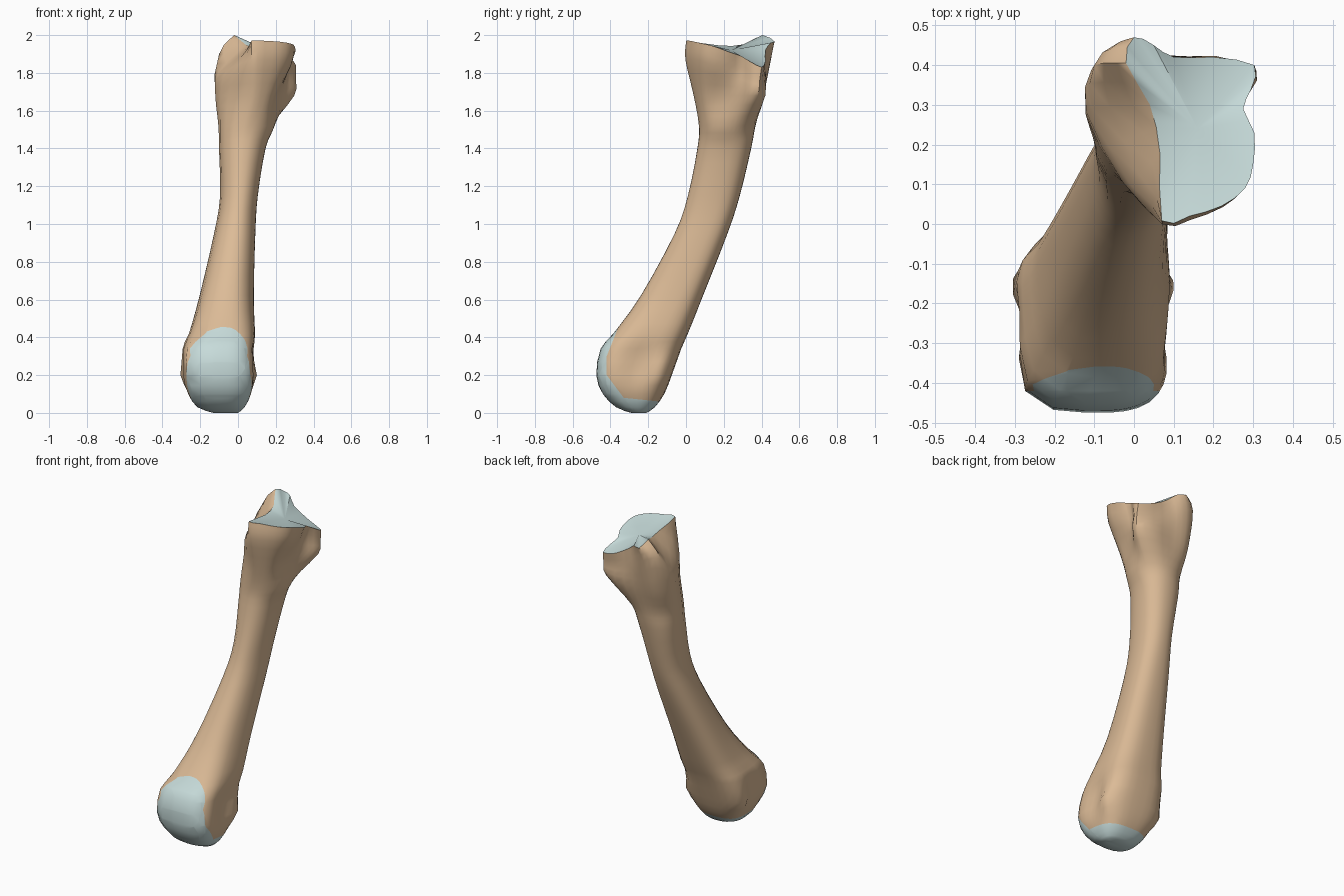
import bpy, bmesh, math
from mathutils import Vector

if "Cube" in bpy.data.objects:
    bpy.data.objects.remove(bpy.data.objects["Cube"])

# Shared ring angles (from the front, turning towards +x)
ANG = [-5, 15, 32, 48, 62, 85, 105, 120, 132, 155, 178, 200, 222, 243, 265, 310]

# Head and shaft sections: z, x0, x1, y0, y1, squareness, front narrowing
SHAFT = [
    (0.00, -0.13, 0.00, -0.29, -0.21, 2.2, 0.0),
    (0.03, -0.215, 0.035, -0.37, -0.165, 2.6, 0.0),
    (0.10, -0.265, 0.07, -0.44, -0.115, 3.0, 0.0),
    (0.20, -0.30, 0.092, -0.475, -0.075, 3.2, 0.0),
    (0.34, -0.303, 0.092, -0.452, -0.025, 3.2, 0.05),
    (0.42, -0.268, 0.098, -0.385, 0.01, 3.0, 0.1),
    (0.62, -0.22, 0.10, -0.24, 0.09, 2.6, 0.25),
    (0.95, -0.14, 0.105, -0.06, 0.22, 2.4, 0.25),
    (1.15, -0.105, 0.115, 0.01, 0.285, 2.3, 0.2),
    (1.40, -0.11, 0.155, 0.06, 0.345, 2.3, 0.15),
    (1.52, -0.115, 0.205, 0.068, 0.368, 2.2, 0.15),
]

# Base of the bone: neck, collar and joint rim outlines
NECK = [(.06, .045), (.12, .05), (.165, .075), (.19, .11), (.20, .16), (.22, .23),
        (.25, .29), (.285, .33), (.295, .38), (.20, .42), (.08, .41), (0, .41),
        (-.06, .40), (-.105, .35), (-.12, .27), (-.05, .13)]
COLLAR = [(.07, 0, 1.87), (.14, .01, 1.87), (.22, .045, 1.87), (.265, .09, 1.86),
          (.28, .15, 1.84), (.27, .23, 1.82), (.255, .29, 1.80), (.29, .34, 1.78),
          (.305, .39, 1.76), (.20, .415, 1.78), (.08, .425, 1.82), (.02, .445, 1.86),
          (-.05, .45, 1.90), (-.10, .40, 1.90), (-.105, .29, 1.80), (-.01, .10, 1.84)]
RIM = [(.07, .008, 1.97), (.14, .02, 1.97), (.22, .045, 1.965), (.28, .09, 1.955),
       (.30, .15, 1.94), (.303, .23, 1.91), (.275, .29, 1.89), (.295, .34, 1.86),
       (.303, .40, 1.83), (.20, .42, 1.86), (.10, .42, 1.92), (.05, .45, 1.96),
       (0, .47, 1.965), (-.02, .405, 2.0), (.04, .30, 1.95), (.065, .18, 1.945)]


def spline(a, b, c, d, t):
    return 0.5 * (2 * b + (c - a) * t + (2 * a - 5 * b + 4 * c - d) * t * t
                  + (3 * b - a - 3 * c + d) * t ** 3)


def closed(points):
    """Smooth a ring to twice as many points."""
    p = [Vector(q) for q in points]
    n = len(p)
    return [spline(p[i - 1], p[i], p[(i + 1) % n], p[(i + 2) % n], t)
            for i in range(n) for t in (0, 0.5)]


def section(z, x0, x1, y0, y1, n, narrow):
    """Rounded box section, optionally narrower at the front."""
    angles = []
    for i, a in enumerate(ANG):
        b = ANG[i + 1] if i < 15 else ANG[0] + 360
        angles += [a, (a + b) / 2]
    ring = []
    for a in map(math.radians, angles):
        s, c = math.sin(a), -math.cos(a)
        r = (abs(s) ** n + abs(c) ** n) ** (-1 / n)
        w = 1 - narrow * (1 - c * r) / 2
        ring.append(Vector(((x0 + x1) / 2 + (x1 - x0) / 2 * s * r * w,
                            (y0 + y1) / 2 + (y1 - y0) / 2 * c * r, z)))
    return ring


keys = [section(*s) for s in SHAFT]
keys += [closed([(x, y, 1.68) for x, y in NECK]), closed(COLLAR), closed(RIM)]

# Smooth lengthwise between the key rings
rings = []
for i in range(len(keys) - 1):
    a, b, c, d = (keys[max(i - 1, 0)], keys[i], keys[i + 1], keys[min(i + 2, len(keys) - 1)])
    for t in ((0, 0.5) if i < 5 else (0, 1 / 3, 2 / 3)):
        rings.append([spline(*q, t) for q in zip(a, b, c, d)])
rings.append(keys[-1])

# Side knobs and hollows on the head: y, z, radius, outward push
for ring in rings:
    for v in ring:
        if v.z < 0.6:
            side = 1 if v.x > -0.1 else -1
            edge = min(1, abs(v.x + 0.1) / 0.15)
            for y, z, r, push in ((-0.14, 0.2, 0.07, 0.03), (-0.25, 0.25, 0.09, -0.03)):
                d2 = (v.y - y) ** 2 + (v.z - z) ** 2
                v.x += side * edge * push * math.exp(-d2 / (r * r))

# Skin the rings and close both ends
bm = bmesh.new()
grid = [[bm.verts.new(v) for v in ring] for ring in rings]
N = len(grid[0])
for lo, hi in zip(grid, grid[1:]):
    for k in range(N):
        m = (k + 1) % N
        bm.faces.new((lo[k], lo[m], hi[m], hi[k]))
bottom = bm.verts.new((-0.065, -0.25, 0))
hollow = bm.verts.new((0.16, 0.24, 1.92))
for k in range(N):
    m = (k + 1) % N
    bm.faces.new((bottom, grid[0][m], grid[0][k]))
    bm.faces.new((hollow, grid[-1][k], grid[-1][m])).material_index = 1

# Cartilage on the head: cut clean borders, then colour what lies outside
planes = [(Vector((0, -0.36, 0.45)), Vector((0, -0.15, 0.06))),
          (Vector((0, -0.42, 0.20)), Vector((0, -1, 0))),
          (Vector((0, -0.42, 0.20)), Vector((0, -0.12, -0.09))),
          (Vector((0, -0.33, 0.08)), Vector((0, -0.02, -0.19)))]
for co, no in planes:
    faces = [f for f in bm.faces if f.calc_center_median().z < 0.6]
    geom = faces + list({e for f in faces for e in f.edges}) + list({v for f in faces for v in f.verts})
    bmesh.ops.bisect_plane(bm, geom=geom, dist=1e-4, plane_co=co, plane_no=no)
for f in bm.faces:
    c = f.calc_center_median()
    if c.z < 0.6 and any((c - co).dot(no) > 1e-6 for co, no in planes):
        f.material_index = 1
bmesh.ops.recalc_face_normals(bm, faces=bm.faces)

mesh = bpy.data.meshes.new("long_bone")
bm.to_mesh(mesh)
bm.free()
for name, col in (("bone", (0.72, 0.5, 0.31, 1)), ("cartilage", (0.57, 0.71, 0.7, 1))):
    mat = bpy.data.materials.new(name)
    mat.diffuse_color = col
    mat.use_nodes = True
    mat.node_tree.nodes["Principled BSDF"].inputs["Base Color"].default_value = mat.diffuse_color
    mesh.materials.append(mat)
bone = bpy.data.objects.new("long_bone", mesh)
bpy.context.collection.objects.link(bone)
bpy.context.view_layer.objects.active = bone
bone.select_set(True)
bpy.ops.object.shade_smooth_by_angle(angle=math.radians(50))
